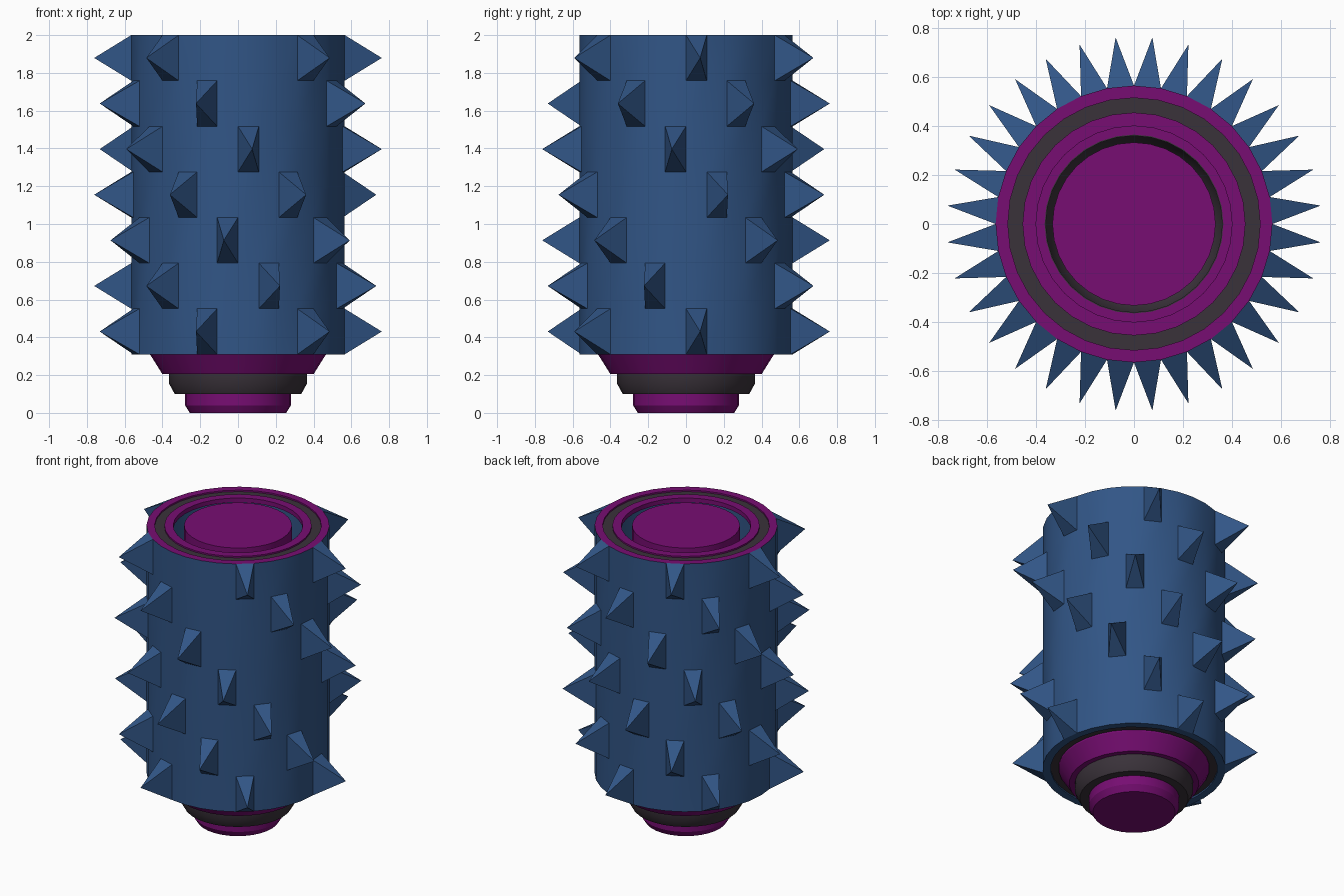
import bpy, bmesh, math

cube = bpy.data.objects.get("Cube")
if cube:
    bpy.data.objects.remove(cube, do_unlink=True)

SIDES = 32
STEP = 2 * math.pi / SIDES


def material(name, rgb):
    m = bpy.data.materials.new(name)
    m.use_nodes = True
    m.diffuse_color = (*rgb, 1)
    m.node_tree.nodes["Principled BSDF"].inputs["Base Color"].default_value = (*rgb, 1)
    return m


blue = material("steel blue", (0.031, 0.092, 0.24))
purple = material("purple", (0.185, 0.004, 0.17))
dark = material("dark grey", (0.042, 0.032, 0.042))


def finish(name, bm, mat):
    mesh = bpy.data.meshes.new(name)
    bm.to_mesh(mesh)
    bm.free()
    mesh.materials.append(mat)
    obj = bpy.data.objects.new(name, mesh)
    bpy.context.collection.objects.link(obj)
    bpy.ops.object.select_all(action="DESELECT")
    obj.select_set(True)
    bpy.context.view_layer.objects.active = obj
    bpy.ops.object.shade_smooth_by_angle(angle=math.radians(30))
    return obj


def ring(bm, r, z):
    if r == 0:
        return [bm.verts.new((0, 0, z))] * SIDES
    return [bm.verts.new((r * math.cos(i * STEP), r * math.sin(i * STEP), z))
            for i in range(SIDES)]


def lathe(name, profile, mat, closed=False):
    """Revolve (radius, z) points; the visible side is right of travel."""
    bm = bmesh.new()
    rings = [ring(bm, r, z) for r, z in profile]
    if closed:
        rings.append(rings[0])
    for a, b in zip(rings, rings[1:]):
        for i in range(SIDES):
            j = (i + 1) % SIDES
            bm.faces.new(list(dict.fromkeys((a[i], a[j], b[j], b[i]))))
    return finish(name, bm, mat)


# Spiked drum: a grid of panels, six per band drawn out into pyramids
R, TIP, LOW, HIGH, BANDS = 0.565, 0.765, 0.31, 2.0, 7
bm = bmesh.new()
band_h = (HIGH - LOW) / BANDS
rings = [ring(bm, R, LOW + band_h * k) for k in range(BANDS + 1)]
for band in range(BANDS):
    a, b = rings[band], rings[band + 1]
    spikes = {(7 - 2 * band + 5 * n) % SIDES for n in range(6)}
    for i in range(SIDES):
        j = (i + 1) % SIDES
        quad = [a[i], a[j], b[j], b[i]]
        if i in spikes:
            ang = (i + 0.5) * STEP
            tip = bm.verts.new((TIP * math.cos(ang), TIP * math.sin(ang),
                                LOW + band_h * (band + 0.5)))
            for k in range(4):
                bm.faces.new((quad[k], quad[(k + 1) % 4], tip))
        else:
            bm.faces.new(quad)
finish("spiked_drum", bm, blue)

# Drum lining and lower lip
lathe("drum_lining", [(0.55, 1.97), (0.55, 0.32)], blue)
lathe("drum_lower_lip", [(0.515, 0.325), (0.515, LOW), (R, LOW)], blue)

# Concentric rings on the top
lathe("top_outer_rim", [(R, HIGH), (0.515, HIGH), (0.515, 1.98)], purple)
lathe("top_groove", [(0.515, 1.99), (0.455, 1.99)], dark)
lathe("top_inner_rim", [(0.455, 1.97), (0.455, HIGH), (0.40, HIGH), (0.40, 1.97)],
      purple, closed=True)

# Core column inside the open top
lathe("core_column", [(0.333, 0.11), (0.333, HIGH), (0, HIGH)], purple)

# Stepped foot
lathe("lower_groove", [(0.44, 0.32), (0.515, 0.32)], dark)
lathe("foot_collar", [(0.36, 0.205), (0.40, 0.205), (0.466, 0.31), (0.466, 0.325),
                      (0.455, 0.325), (0.40, 0.215), (0.36, 0.215)],
      purple, closed=True)
lathe("foot_cup", [(0.27, 0.10), (0.335, 0.10), (0.365, 0.155), (0.365, 0.217),
                   (0.36, 0.217), (0.36, 0.157), (0.333, 0.11), (0.27, 0.11)],
      dark, closed=True)
lathe("foot_tip", [(0, 0), (0.255, 0), (0.28, 0.04), (0.28, 0.105)], purple)
